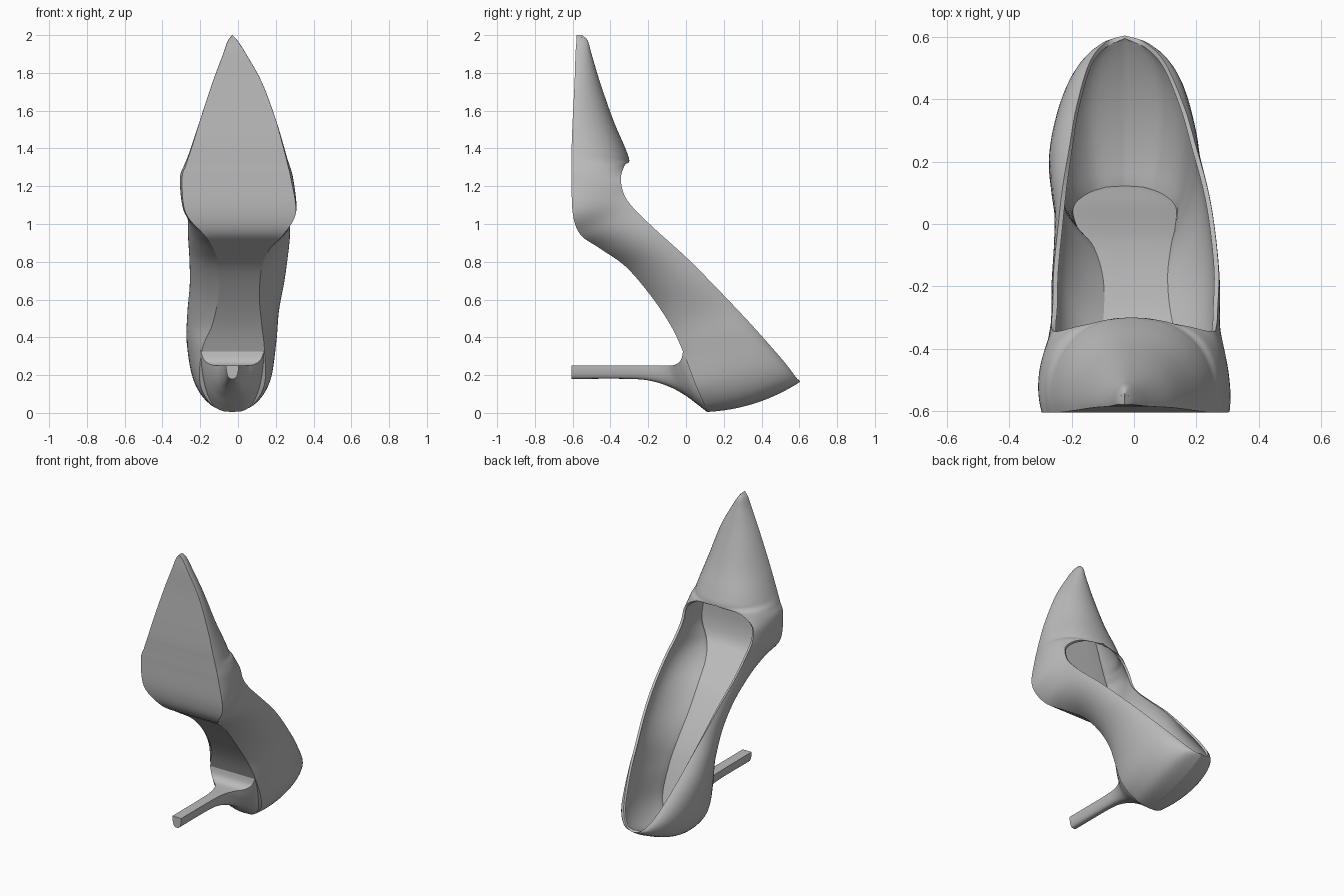
import bpy
import bmesh
from math import sin, cos, pi
from mathutils import Vector

if "Cube" in bpy.data.objects:
    bpy.data.objects.remove(bpy.data.objects["Cube"])

grey = bpy.data.materials.new("grey leather")
grey.use_nodes = True
grey.diffuse_color = (0.5, 0.5, 0.5, 1)
grey.node_tree.nodes["Principled BSDF"].inputs["Base Color"].default_value = (0.5, 0.5, 0.5, 1)


def spline(rows, steps):
    """Smooth interpolation through rows of numbers; returns (position, row)."""
    rows = [Vector(r) for r in rows]
    result = []
    for i in range(len(rows) - 1):
        b, c = rows[i], rows[i + 1]
        a = rows[max(i - 1, 0)]
        d = rows[min(i + 2, len(rows) - 1)]
        for k in range(steps):
            t = k / steps
            p = b + (c - a) * (t / 2) + (a * 2 - b * 5 + c * 4 - d) * (t * t / 2)
            p += (b * 3 - a - c * 3 + d) * (t ** 3 / 2)
            result.append((i + t, p))
    result.append((len(rows) - 1, rows[-1]))
    return result


def bezier(a, b, c, d, t):
    s = 1 - t
    return a * s ** 3 + 3 * b * s * s * t + 3 * c * s * t * t + d * t ** 3


def loft(name, rings, closed=False, thickness=0, creases=()):
    """Skin a list of equal rings, as a closed, capped tube or as a thin shell."""
    bm = bmesh.new()
    grid = [[bm.verts.new(p) for p in ring] for ring in rings]
    count = len(grid[0])
    for r, s in zip(grid, grid[1:]):
        for i in range(count if closed else count - 1):
            n = (i + 1) % count
            bm.faces.new((r[i], r[n], s[n], s[i]))
        for i in creases:
            bm.edges.get((r[i], s[i])).smooth = False
    if closed:
        bm.faces.new(grid[0])
        bm.faces.new(grid[-1])
    bmesh.ops.remove_doubles(bm, verts=bm.verts, dist=0.0008)
    if closed:
        bmesh.ops.recalc_face_normals(bm, faces=bm.faces)
    mesh = bpy.data.meshes.new(name)
    bm.to_mesh(mesh)
    bm.free()
    mesh.materials.append(grey)
    obj = bpy.data.objects.new(name, mesh)
    bpy.context.collection.objects.link(obj)
    bpy.ops.object.select_all(action='DESELECT')
    obj.select_set(True)
    bpy.context.view_layer.objects.active = obj
    if thickness:
        shell = obj.modifiers.new("shell", 'SOLIDIFY')
        shell.thickness = thickness
        shell.offset = -1
        bpy.ops.object.modifier_apply(modifier=shell.name)
    bpy.ops.object.shade_smooth_by_angle(angle=0.75, keep_sharp_edges=True)


# Stations from toe to heel: sole (y, z), then top line (y, z)
path = [
    (-.58, 2, -.55, 2), (-.58, 1.97, -.52, 1.97), (-.585, 1.9, -.5, 1.9),
    (-.59, 1.75, -.455, 1.75), (-.6, 1.55, -.385, 1.55), (-.605, 1.42, -.325, 1.41),
    (-.605, 1.36, -.3, 1.335), (-.605, 1.31, -.325, 1.31), (-.605, 1.24, -.345, 1.24),
    (-.6, 1.06, -.325, 1.15), (-.56, .945, -.265, 1.07), (-.455, .87, -.15, .96),
    (-.32, .775, 0, .825), (-.19, .625, .12, .705), (-.085, .47, .25, .57),
    (-.02, .335, .38, .43), (.05, .15, .52, .27), (.1, .035, .585, .185),
    (.11, .005, .605, .165)]
# Half widths at the sole, lower side, upper side and top line
widths = [
    (0, 0, 0, 0), (.025, .03, .02, 0), (.06, .066, .05, 0),
    (.13, .138, .1, 0), (.2, .21, .16, 0), (.238, .26, .215, 0),
    (.256, .28, .245, 0), (.27, .295, .275, .16), (.288, .312, .3, .25),
    (.292, .312, .292, .265), (.212, .275, .28, .265), (.15, .25, .285, .265),
    (.115, .24, .28, .25), (.108, .24, .275, .232), (.13, .245, .275, .203),
    (.165, .25, .27, .172), (.17, .22, .23, .12), (.1, .135, .15, .06),
    (0, 0, 0, 0)]
# Sideways offset of the sole, sides and top line
offsets = [
    (-.03, -.03, -.03), (-.028, -.028, -.028), (-.018, -.018, -.018),
    (-.004, -.004, -.01), (0, 0, -.01), (-.002, -.002, -.01),
    (-.004, -.004, -.008), (-.006, -.006, -.005), (-.008, -.008, 0),
    (.014, .005, 0), (.03, .005, .004), (.02, .003, .007),
    (.012, -.002, .007), (.005, -.012, .003), (-.005, -.035, -.004),
    (-.025, -.04, -.012), (-.03, -.034, -.022), (-.03, -.03, -.028),
    (-.03, -.03, -.03)]

# Upper and sole as one thin shell
SIDE, SOLE, STEPS = 18, 8, 6
rings = []
for (u, p), (_, w), (_, c) in zip(*(spline(rows, STEPS) for rows in (path, widths, offsets))):
    low, high = Vector((0, p[0], p[1])), Vector((0, p[2], p[3]))
    base, lower, upper, rim = (max(v, 0) for v in w)
    shoulder = 1 - 0.3 * min(1, rim / 0.25) ** 2
    bow = 0.035 * sin(pi / 8 * max(0, u - 14))
    right, left = [], []
    for k in range(SIDE + 1):
        t = k / SIDE
        h = bezier(0, 0.3, shoulder, 1, t)
        point = low.lerp(high, h) + Vector((0, 0.31, -0.95)) * (bow * 4 * h * (1 - h))
        point.x = bezier(c[0], c[1], c[1], c[2], t)
        out = Vector((bezier(base, lower, upper, rim, t), 0, 0))
        right.append(point + out)
        left.append(point - out)
    floor = [right[0].lerp(left[0], k / SOLE) for k in range(1, SOLE)]
    rings.append(right[::-1] + floor + left)
loft("shoe_upper_and_sole", rings, thickness=0.015, creases=(SIDE, SIDE + SOLE))

# Heel: breast (y, z), back (y, z) and half width from the tip to the seat
heel = [
    (-.605, .25, -.605, .18, .033), (-.3, .25, -.3, .18, .034),
    (-.18, .25, -.18, .168, .042), (-.1, .25, -.08, .135, .07),
    (-.055, .256, 0, .09, .115), (-.026, .282, .06, .045, .15),
    (-.015, .33, .112, .005, .168)]
rings = []
for _, p in spline(heel, STEPS):
    breast, back = Vector((0, p[0], p[1])), Vector((0, p[2], p[3]))
    ring = []
    for k in range(25):
        a = pi * k / 24
        c = cos(a)
        x = p[4] * abs(c) ** 0.65 * (1 if c > 0 else -1)
        ring.append(breast.lerp(back, sin(a)) + Vector((x - 0.03, 0, 0)))
    rings.append(ring)
loft("stiletto_heel", rings, closed=True)
